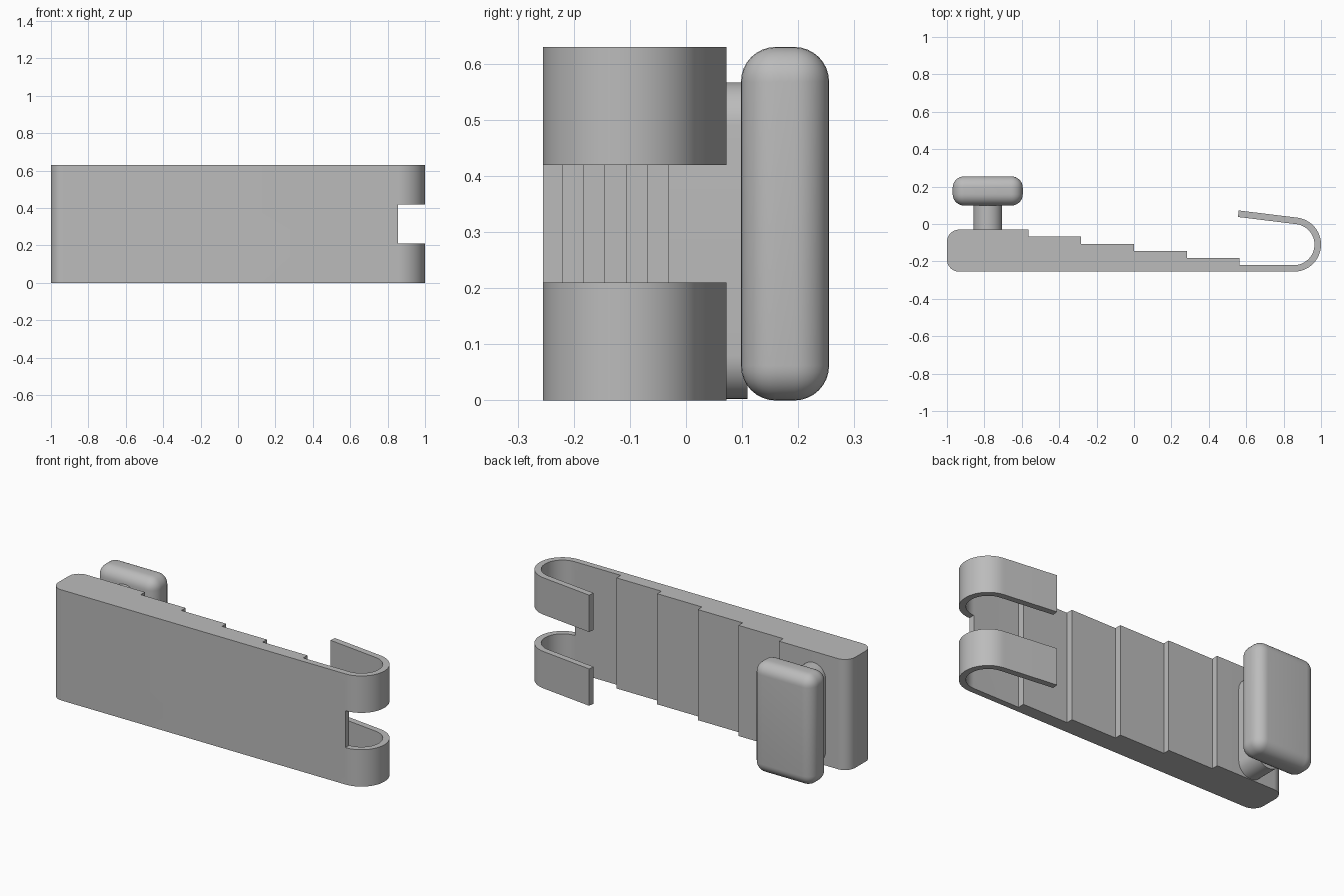
import bpy, bmesh, math
from mathutils import Matrix, Vector

if "Cube" in bpy.data.objects:
    bpy.data.objects.remove(bpy.data.objects["Cube"], do_unlink=True)

HEIGHT = 0.63
GREY = (0.5, 0.5, 0.5, 1)
grey = bpy.data.materials.new("plain grey")
grey.use_nodes = True
grey.diffuse_color = GREY
grey.node_tree.nodes["Principled BSDF"].inputs["Base Color"].default_value = GREY


def arc(cx, cy, r, start, end, steps):
    angles = [math.radians(start + (end - start) * i / steps) for i in range(steps + 1)]
    return [(cx + r * math.cos(a), cy + r * math.sin(a)) for a in angles]


def finish(name, bm):
    bmesh.ops.recalc_face_normals(bm, faces=bm.faces)
    mesh = bpy.data.meshes.new(name)
    bm.to_mesh(mesh)
    bm.free()
    mesh.materials.append(grey)
    obj = bpy.data.objects.new(name, mesh)
    bpy.context.collection.objects.link(obj)
    return obj


def prism(name, outline, depth, matrix=Matrix()):
    """Extrude a flat outline along its local z, then place it."""
    bm = bmesh.new()
    face = bm.faces.new([bm.verts.new((x, y, 0)) for x, y in outline])
    moved = bmesh.ops.extrude_face_region(bm, geom=[face])["geom"]
    bmesh.ops.translate(bm, vec=(0, 0, depth),
                        verts=[v for v in moved if isinstance(v, bmesh.types.BMVert)])
    bm.transform(matrix)
    return finish(name, bm)


def activate(obj):
    bpy.ops.object.select_all(action="DESELECT")
    obj.select_set(True)
    bpy.context.view_layer.objects.active = obj


def smooth(obj):
    activate(obj)
    bpy.ops.object.shade_smooth_by_angle(angle=math.radians(30))


# Stepped body with its hook, as one outline
front, back, drop = -0.255, -0.03, 0.038
hook_x, hook_y, outer, inner = 0.855, -0.11, 0.145, 0.11
lean, arm = 83, 0.315
corner = 0.065
along = Vector((-math.sin(math.radians(lean)), math.cos(math.radians(lean)))) * arm

outer_arc = arc(hook_x, hook_y, outer, -90, lean, 32)
inner_arc = arc(hook_x, hook_y, inner, lean, -90, 32)
outline = arc(-1 + corner, front + corner, corner, 180, 270, 10)
outline += outer_arc
outline += [tuple(Vector(outer_arc[-1]) + along), tuple(Vector(inner_arc[0]) + along)]
outline += inner_arc
for i in range(5, 0, -1):
    x = -0.565 + 0.2825 * (i - 1)
    outline += [(x, back - drop * i), (x, back - drop * (i - 1))]
outline += arc(-1 + corner, back - corner, corner, 90, 180, 10)
body = prism("stepped_body_with_hooks", outline, HEIGHT)

# Middle gap that splits the hook in two
gap = [(hook_x, -0.4), (1.1, -0.4), (1.1, 0.2), (0.5, 0.2), (0.5, hook_y), (hook_x, hook_y)]
cutter = prism("hook_gap_cutter", gap, HEIGHT / 3, Matrix.Translation((0, 0, HEIGHT / 3)))
cutter.hide_render = True
cut = body.modifiers.new("hook gap", "BOOLEAN")
cut.operation, cut.solver, cut.object = "DIFFERENCE", "EXACT", cutter
activate(body)
bpy.ops.object.modifier_apply(modifier=cut.name)
bpy.data.objects.remove(cutter, do_unlink=True)
smooth(body)

# Stem with rounded ends, standing out from the back
r, low, high = 0.077, 0.003, 0.567
stadium = arc(0, high - r, r, 0, 180, 20) + arc(0, low + r, r, 180, 360, 20)
stem = prism("knob_stem", stadium, 0.15,
             Matrix.Translation((-0.782, 0.11, 0)) @ Matrix.Rotation(math.pi / 2, 4, "X"))
smooth(stem)

# Rounded knob
bm = bmesh.new()
bmesh.ops.create_cube(bm, size=1)
bm.transform(Matrix.Translation((-0.782, 0.1765, HEIGHT / 2))
             @ Matrix.Diagonal((0.375, 0.157, HEIGHT, 1)))
bmesh.ops.bevel(bm, geom=bm.edges[:], offset=0.062, segments=8, profile=0.5, affect="EDGES")
smooth(finish("rounded_knob", bm))
